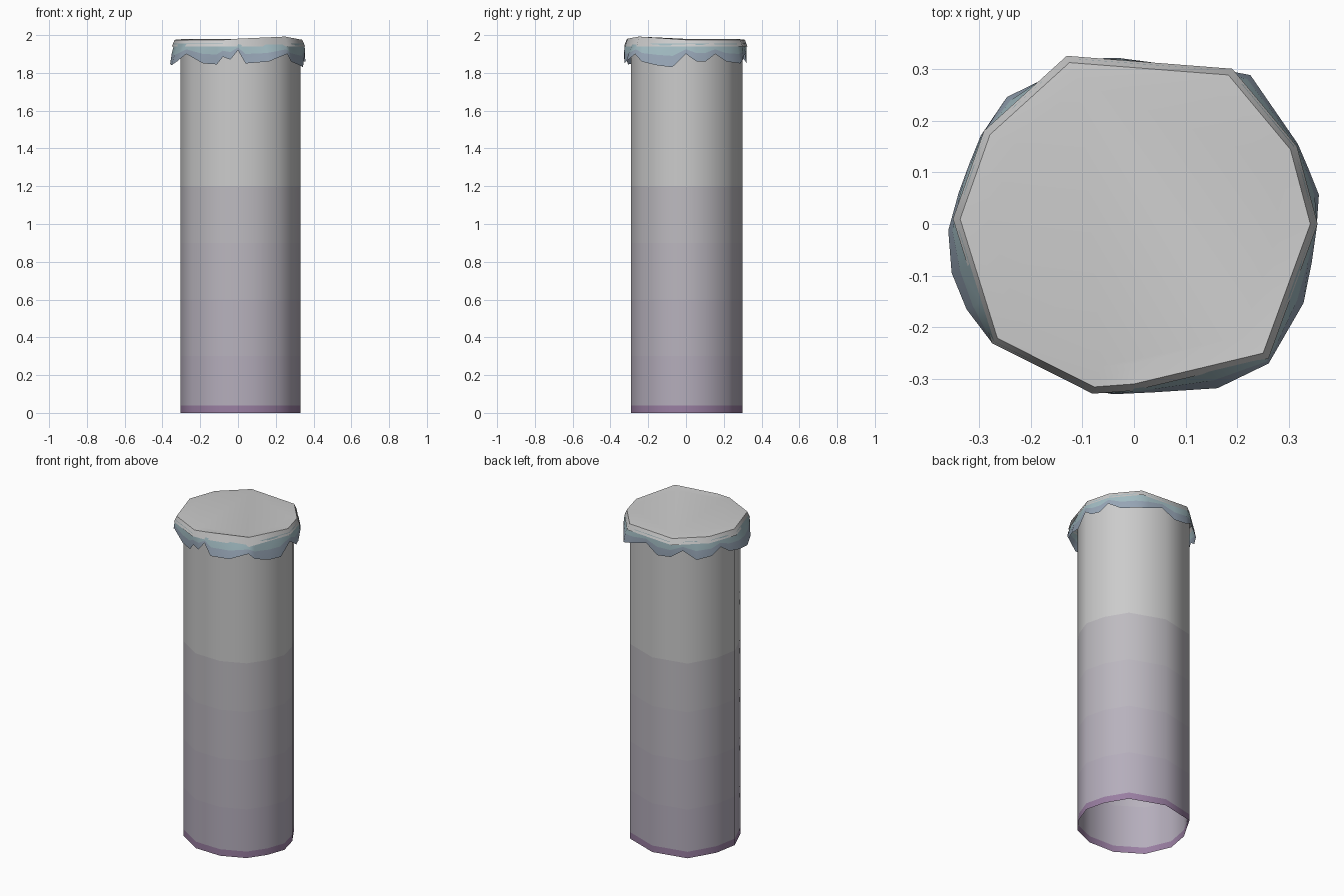
import bpy, bmesh
from math import atan2, cos, sin, radians, degrees, hypot

if "Cube" in bpy.data.objects:
    bpy.data.objects.remove(bpy.data.objects["Cube"])


def material(name, rgb):
    m = bpy.data.materials.new(name)
    m.diffuse_color = (*rgb, 1)
    m.use_nodes = True
    m.node_tree.nodes["Principled BSDF"].inputs["Base Color"].default_value = m.diffuse_color
    return m


def loft(name, rings, mats, cap=False, row_mat=lambda i: 0):
    """Join closed rings of equal length with quads, optionally closing the last ring."""
    bm = bmesh.new()
    rows = [[bm.verts.new(p) for p in ring] for ring in rings]
    for r, (a, b) in enumerate(zip(rows, rows[1:])):
        for i in range(len(a)):
            j = (i + 1) % len(a)
            f = bm.faces.new((a[i], a[j], b[j], b[i]))
            f.material_index = row_mat(r)
    if cap:
        bm.faces.new(rows[-1])
    for f in bm.faces:
        f.smooth = True
    mesh = bpy.data.meshes.new(name)
    bm.to_mesh(mesh)
    bm.free()
    for m in mats:
        mesh.materials.append(m)
    ob = bpy.data.objects.new(name, mesh)
    bpy.context.collection.objects.link(ob)
    return ob


def on_outline(outline, deg):
    """Point where a ray at this angle meets a polygon around the origin."""
    dx, dy = cos(radians(deg)), sin(radians(deg))
    for (x1, y1), (x2, y2) in zip(outline, outline[1:] + outline[:1]):
        ex, ey = x2 - x1, y2 - y1
        den = dx * ey - dy * ex
        if abs(den) < 1e-9:
            continue
        t = (x1 * ey - y1 * ex) / den
        u = (x1 * dy - y1 * dx) / den
        if t > 0 and -1e-6 <= u <= 1 + 1e-6:
            return dx * t, dy * t
    return dx * 0.33, dy * 0.33


# Shaft: irregular twelve-sided open tube, tinted towards the base
section = [(.33, -.02), (.30, .10), (.225, .225), (.02, .30), (-.19, .255), (-.28, .10),
           (-.305, -.04), (-.24, -.19), (-.09, -.285), (.08, -.29), (.22, -.23), (.29, -.13)]
levels = [0, .04, .3, .6, .9, 1.2, 1.5, 1.97]
grey, tint = (.55, .55, .55), (.46, .42, .50)
shades = [material("base_purple", (.32, .21, .36))]
for k in range(1, 7):
    t = (k - 1) / 5
    shades.append(material(f"shaft_tint_{k}", [a * (1 - t) + b * t for a, b in zip(tint, grey)]))
loft("shaft", [[(x, y, z) for x, y in section] for z in levels], shades, row_mat=lambda i: i)

# Cap: faceted slab top with one raised corner
rim = [(.355, 0), (.315, .15), (.19, .30), (-.13, .325), (-.29, .18), (-.35, .01),
       (-.275, -.23), (-.08, -.328), (0, -.322), (.26, -.26)]


def rim_height(x, y):
    d = hypot(x - .19, y + .24)
    return 1.975 + .023 * max(0, 1 - d / .28)


top = [(x * .96, y * .96, rim_height(x, y)) for x, y in rim]
inner = [(x * .8, y * .84, 1.98) for x, y in rim]
loft("cap", [[(x, y, 1.94) for x, y in rim], top, inner], [], cap=True)

# Skirt: hanging cloth edge, scalloped along the bottom (angle, height)
hem = [(0, 1.90), (9, 1.86), (17, 1.86), (26, 1.90), (38, 1.86), (52, 1.85), (64, 1.87),
       (80, 1.90), (95, 1.85), (110, 1.86), (122, 1.90), (135, 1.85), (150, 1.86),
       (160, 1.90), (170, 1.86), (182, 1.85), (195, 1.84), (207, 1.86), (220, 1.90),
       (236, 1.85), (250, 1.845), (256, 1.885), (263, 1.87), (270, 1.92), (277, 1.85),
       (297, 1.86), (314, 1.90), (320, 1.86), (335, 1.84), (348, 1.83)]
flare = [(.36, .05), (.32, .15), (.22, .295), (.03, .312), (-.09, .33), (-.2, .265), (-.27, .235),
         (-.325, .1), (-.36, 0), (-.352, -.1), (-.335, -.15), (-.27, -.235), (-.06, -.33),
         (.15, -.32), (.215, -.305), (.26, -.27), (.335, -.14)]
upper, middle, lower = [], [], []
for a, z in hem:
    (rx, ry), (fx, fy) = on_outline(rim, a), on_outline(flare, a)
    upper.append((rx * .985, ry * .985, 1.955))
    middle.append(((rx + fx) / 2, (ry + fy) / 2, (1.95 + z) / 2))
    lower.append((fx, fy, z))
loft("skirt", [lower, middle, upper],
     [material("hem_blue", (.31, .38, .47)), material("skirt_teal", (.36, .50, .54))],
     row_mat=lambda i: i)

# Crisp edges on the sharp corners only
for ob in bpy.context.collection.objects:
    ob.select_set(True)
    bpy.context.view_layer.objects.active = ob
bpy.ops.object.shade_smooth_by_angle(angle=radians(60))
